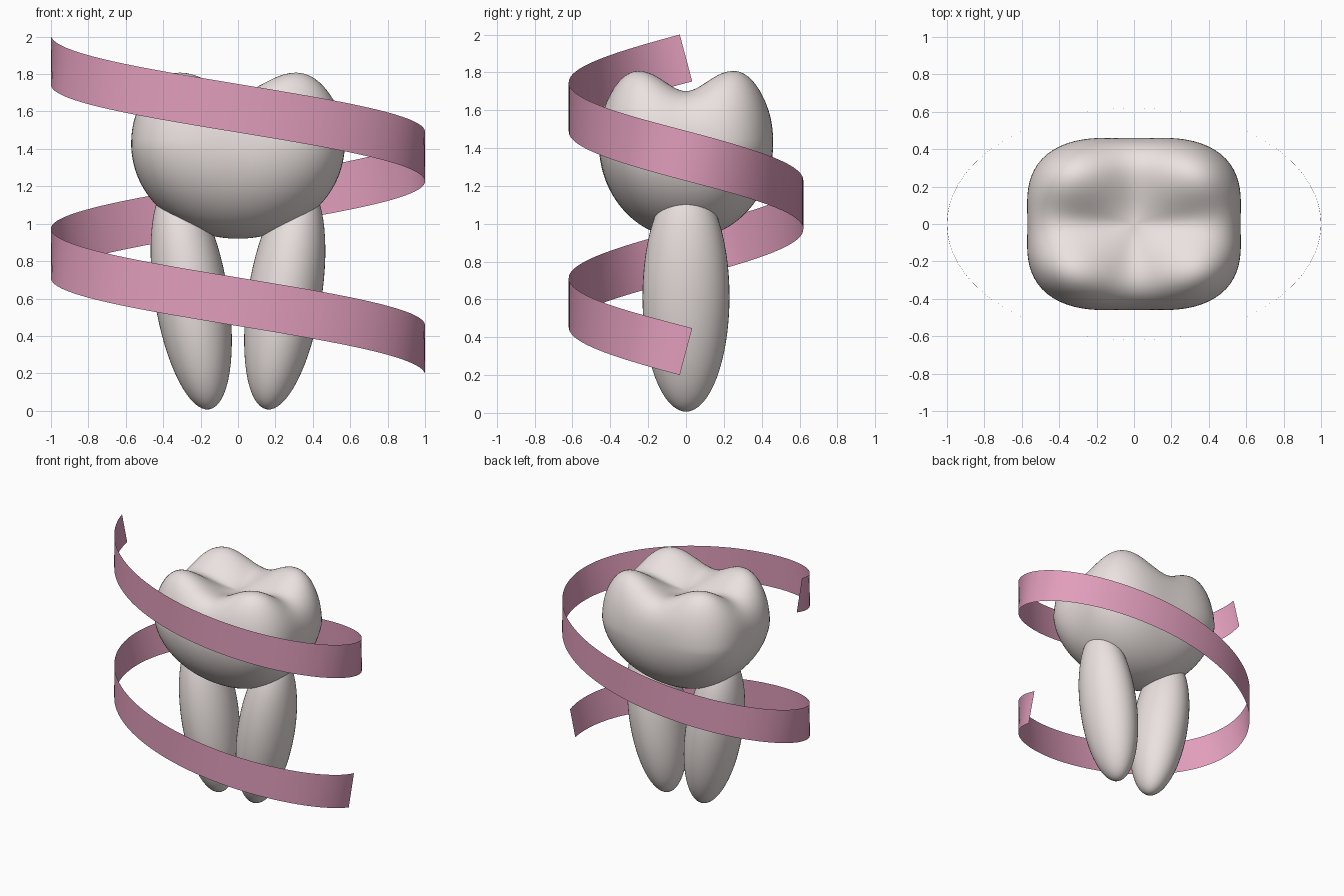
import bpy, bmesh
from math import sin, cos, pi, sqrt, radians
from mathutils import Vector

if "Cube" in bpy.data.objects:
    bpy.data.objects.remove(bpy.data.objects["Cube"])


def material(name, rgb):
    m = bpy.data.materials.new(name)
    m.diffuse_color = (*rgb, 1)
    m.use_nodes = True
    m.node_tree.nodes["Principled BSDF"].inputs["Base Color"].default_value = m.diffuse_color
    return m


def make_object(name, bm, mat):
    mesh = bpy.data.meshes.new(name)
    bm.to_mesh(mesh)
    bm.free()
    mesh.materials.append(mat)
    mesh.shade_smooth()
    ob = bpy.data.objects.new(name, mesh)
    bpy.context.collection.objects.link(ob)
    return ob


enamel = material("enamel", (0.83, 0.76, 0.74))
pink = material("pink", (0.75, 0.34, 0.50))


# Crown: a sphere reshaped with squarish sides, a central pit and four cusps
def crown_point(co):
    rho = min(1.0, sqrt(co.x ** 2 + co.y ** 2))
    if rho < 1e-5:
        return Vector((0, 0, 1.65 if co.z > 0 else 0.92))
    c, s = co.x / rho, co.y / rho
    lobe = (2 * s * c) ** 2                      # 1 on the diagonals, 0 on the axes
    q = 1 - rho * rho
    if co.z >= 0:
        fade = 1
        z = 1.42 + 0.65 * co.z - 0.42 * q ** 2.5 - 0.44 * rho ** 2 * q * (1 - lobe)
    else:
        fade = max(0, 1 + co.z) ** 0.7
        z = 1.42 + 0.5 * co.z
    f = 1 + 0.15 * lobe * fade
    return Vector((0.57 * rho * c * f, 0.46 * rho * s * f, z))


bm = bmesh.new()
bmesh.ops.create_uvsphere(bm, u_segments=96, v_segments=64, radius=1)
for v in bm.verts:
    v.co = crown_point(v.co)
make_object("crown", bm, enamel)

# Roots: two long ellipsoids leaning together at the tips
for side, name in ((-1, "left_root"), (1, "right_root")):
    bm = bmesh.new()
    bmesh.ops.create_uvsphere(bm, u_segments=48, v_segments=32, radius=1)
    root = make_object(name, bm, enamel)
    root.scale = (0.197, 0.23, 0.615)
    root.rotation_euler.y = side * radians(9)
    root.location = (side * 0.25, 0, 0.615)

# Ribbon: a thin band wound one and a half turns on an elliptical cylinder
A, B, HALF, TURN = 1.0, 0.62, 0.128, 3 * pi
Z0, Z1, STEPS = 0.324, 1.876, 192
rise = (Z1 - Z0) / TURN
bm = bmesh.new()
pairs = []
for i in range(STEPS + 1):
    t = TURN * i / STEPS
    speed = sqrt((A * sin(t)) ** 2 + (B * cos(t)) ** 2)
    length = sqrt(speed ** 2 + rise ** 2)
    dz = HALF * speed / length                   # edge offset square to the path
    dt = HALF * rise / length / speed
    pair = []
    for k in (-1, 1):
        u = t - k * dt
        pair.append(bm.verts.new((A * cos(u), -B * sin(u), Z0 + rise * t + k * dz)))
    pairs.append(pair)
for (a, b), (c, d) in zip(pairs, pairs[1:]):
    bm.faces.new((a, b, d, c))
make_object("ribbon", bm, pink)
